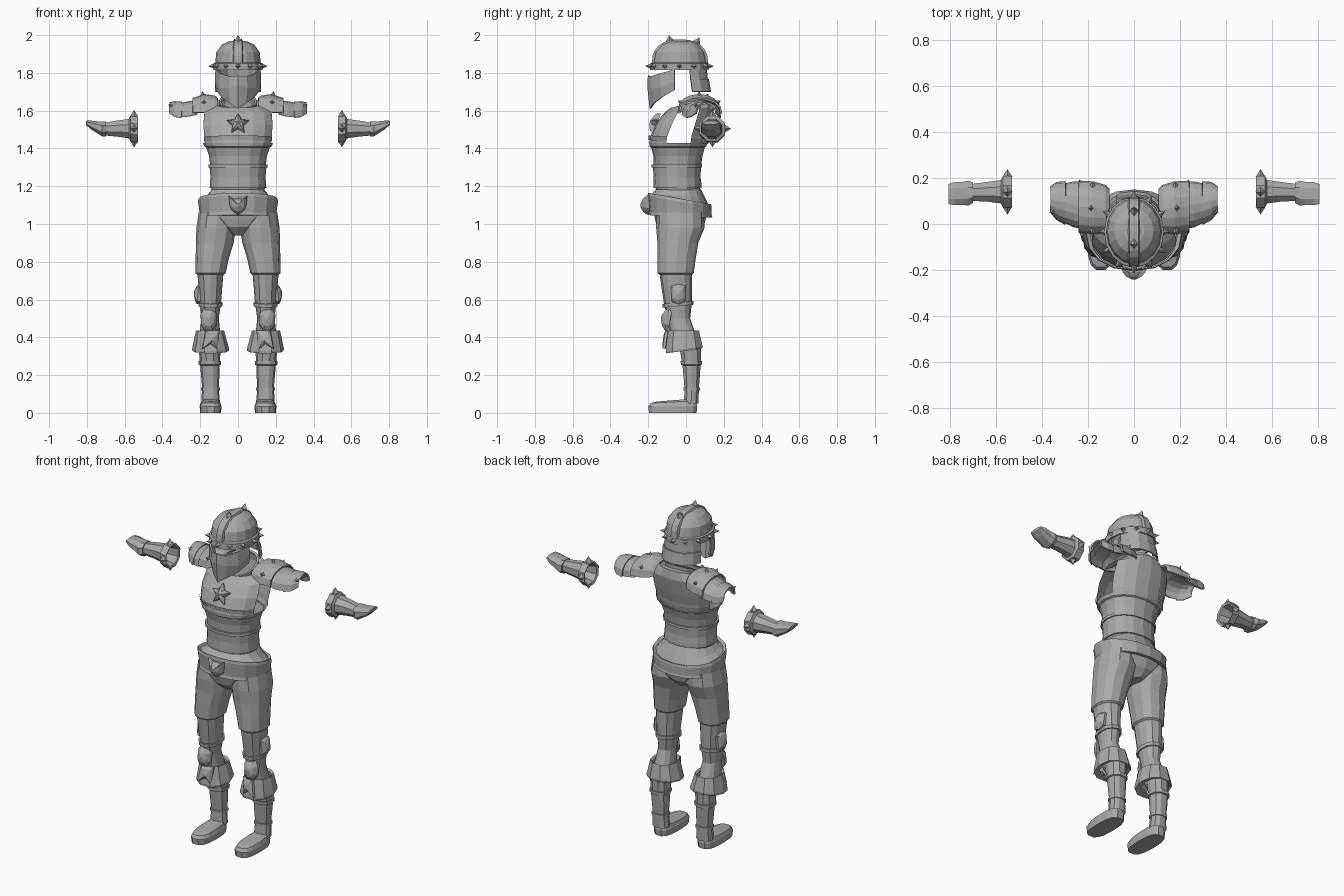
import bpy, bmesh, math
from mathutils import Vector

steel = bpy.data.materials.new("steel_grey")
steel.diffuse_color = (0.4, 0.4, 0.4, 1)


def finish(name, bm, mirror=False, solid=0.0):
    bmesh.ops.recalc_face_normals(bm, faces=bm.faces)
    me = bpy.data.meshes.new(name)
    bm.to_mesh(me)
    bm.free()
    me.materials.append(steel)
    ob = bpy.data.objects.new(name, me)
    bpy.context.collection.objects.link(ob)
    if mirror:
        ob.modifiers.new("mirror", 'MIRROR')
    if solid:
        m = ob.modifiers.new("thickness", 'SOLIDIFY')
        m.thickness = solid
        m.offset = 0
    return ob


def sheet(name, rows, closed=False, caps=(), skip=None, mirror=False, solid=0.0):
    """Skin a list of point rows with quads."""
    bm = bmesh.new()
    vs = [[bm.verts.new(p) for p in r] for r in rows]
    n = len(rows[0])
    for i in range(len(rows) - 1):
        for j in range(n if closed else n - 1):
            if skip and skip(i, j):
                continue
            k = (j + 1) % n
            bm.faces.new((vs[i][j], vs[i][k], vs[i + 1][k], vs[i + 1][j]))
    for c in caps:
        bm.faces.new(vs[c])
    return finish(name, bm, mirror, solid)


def spow(v, e):
    return math.copysign(abs(v) ** e, v)


def loft(name, rings, n=16, p=2.2, axis='z', phase=0.0, **kw):
    """Rings are (height, centre 1, centre 2, radius 1, radius 2[, tilt])."""
    rows = []
    for h, a, b, ra, rb, *t in rings:
        row = []
        for i in range(n):
            w = 2 * math.pi * (i + phase) / n
            u, v = ra * spow(math.cos(w), 2 / p), rb * spow(math.sin(w), 2 / p)
            hh = h + (t[0] * v if t else 0)
            row.append((a + u, b + v, hh) if axis == 'z' else (hh, a + u, b + v))
        rows.append(row)
    return sheet(name, rows, closed=True, **kw)


def plate(name, outline, origin, normal, bulge, mirror=False):
    """Raised bevelled ornament from a flat outline."""
    n = Vector(normal).normalized()
    u = Vector((0, 0, 1)).cross(n).normalized()
    v = n.cross(u)
    o = Vector(origin)
    rows = [[o + (u * x + v * y) * s + n * d for x, y in outline]
            for s, d in ((1, -0.01), (1, 0.2 * bulge), (0.7, 0.65 * bulge), (0.15, bulge))]
    return sheet(name, rows, closed=True, caps=(0, -1), mirror=mirror)


def spikes(name, items, r, h, mirror=False):
    """Four-sided pyramids at (location, direction)."""
    bm = bmesh.new()
    for loc, d in items:
        d = Vector(d).normalized()
        rot = d.to_track_quat('Z', 'Y').to_matrix().to_4x4()
        rot.translation = Vector(loc) + d * (h / 2 - 0.004)
        bmesh.ops.create_cone(bm, cap_ends=True, segments=4, radius1=r, radius2=0.0005,
                              depth=h, matrix=rot)
    return finish(name, bm, mirror)


# Helmet dome with rim band
loft("helmet_dome", [(1.815, 0, -.035, .12, .145), (1.815, 0, -.035, .13, .155),
     (1.85, 0, -.035, .13, .153), (1.855, 0, -.032, .12, .143), (1.91, 0, -.033, .115, .133),
     (1.95, 0, -.03, .085, .098), (1.968, 0, -.025, .045, .06)], caps=(-1,), p=2)
crest = []
for i in range(13):
    w = math.pi * i / 12
    c, s = spow(math.cos(w), 2 / 2.4), spow(math.sin(w), 2 / 2.4)
    crest.append([(x, -.032 + .142 * k * c, 1.85 + .122 * k * s)
                  for x, k in ((-.028, .93), (-.02, 1.05), (.02, 1.05), (.028, .93))])
sheet("helmet_crest", crest)
spikes("crest_spikes", [((0, -.085, 1.967), (0, -.15, 1)), ((0, .055, 1.957), (0, .5, 1))], .026, .037)
spikes("band_spikes", [((.13 * math.cos(w), -.035 + .155 * math.sin(w), 1.836),
       (math.cos(w), math.sin(w), 0)) for w in (math.pi * i / 6 for i in range(12))], .015, .03)

# Face guard and neck guard
visor = [((0, -.197, 1.785), (0, -.2, 1.73), (0, -.188, 1.612)),
         ((.045, -.182, 1.782), (.047, -.182, 1.72), (.04, -.168, 1.64)),
         ((.09, -.135, 1.797), (.095, -.132, 1.72), (.085, -.125, 1.672)),
         ((.115, -.06, 1.818), (.118, -.06, 1.76), (.112, -.06, 1.71))]
sheet("visor", visor, mirror=True, solid=.01)
guard = [(0, .11), (.055, .1), (.095, .065), (.112, .02)]
sheet("neck_guard", [[(x * k, y * k + d, z) for k, d, z in
      ((.97, 0, 1.82), (1, .003, 1.765), (1.05, .003, 1.765), (1.06, .012, 1.7))]
      for x, y in guard], mirror=True, solid=.008)

# Breastplate and backplate with open armholes
loft("breastplate", [(1.405, 0, -.043, .168, .142), (1.41, 0, -.043, .178, .15),
     (1.43, 0, -.04, .186, .155), (1.465, 0, -.035, .192, .153), (1.525, 0, -.015, .197, .148),
     (1.6, 0, .015, .19, .135, .12), (1.64, 0, .03, .13, .112, .22),
     (1.628, 0, .02, .098, .1, .4), (1.65, 0, .02, .1, .1, .4), (1.648, 0, .02, .088, .088, .4)],
     skip=lambda i, j: 2 <= i <= 4 and j in (0, 15, 7, 8))
for k, z in enumerate((0, .012)):
    loft("bust_trim_%d" % k, [(1.435 + z, 0, -.04, .19, .158, -.06), (1.447 + z, 0, -.039, .195, .16, -.06)],
         skip=lambda i, j: j in (0, 15, 7, 8))
star = [((.06 if i % 2 else .03) * math.sin(math.pi * i / 5),
         (.06 if i % 2 else .03) * -math.cos(math.pi * i / 5)) for i in range(10)]
plate("chest_emblem", star, (0, -.163, 1.53), (0, -1, .35), .03)

# Waist plates, banded
loft("waist_plates", [(1.17, 0, -.04, .138, .115), (1.19, 0, -.043, .142, .118),
     (1.19, 0, -.045, .15, .128), (1.205, 0, -.045, .149, .128), (1.25, 0, -.047, .146, .124),
     (1.298, 0, -.048, .15, .127), (1.298, 0, -.048, .157, .134), (1.315, 0, -.048, .157, .134),
     (1.315, 0, -.045, .148, .126), (1.36, 0, -.043, .153, .13), (1.41, 0, -.042, .17, .143)])

# Hip flare, belt and pelvis
loft("hip_flare", [(1.185, 0, -.04, .137, .118), (1.15, 0, -.037, .165, .14, -.1),
     (1.125, 0, -.034, .195, .155, -.18)])
loft("belt", [(1.125, 0, -.034, .19, .15, -.18), (1.135, 0, -.034, .208, .167, -.18),
     (1.12, 0, -.034, .212, .17, -.17), (1.055, 0, -.03, .203, .166, -.06),
     (1.04, 0, -.03, .205, .17, -.04), (1.04, 0, -.03, .19, .15, -.04)])
loft("pelvis", [(1.09, 0, -.03, .195, .145), (1.03, 0, -.03, .2, .135), (.985, 0, -.03, .12, .125),
     (.94, 0, -.03, .035, .085)], caps=(-1,))
face = [(-.05, .05), (-.042, -.015), (-.025, -.035), (0, -.05), (.025, -.035), (.042, -.015),
        (.05, .05), (.025, .032), (0, .036), (-.025, .032)]
plate("belt_buckle", face, (0, -.2, 1.1), (0, -1, 0), .042)

# Legs
loft("thigh_plate", [(1.06, .108, -.03, .1, .125), (.98, .115, -.03, .105, .128),
     (.9, .123, -.043, .1, .108), (.82, .136, -.05, .088, .102), (.74, .145, -.055, .08, .096),
     (.732, .146, -.055, .07, .087)], n=12, mirror=True)
loft("lower_leg", [(.76, .146, -.055, .071, .088), (.68, .146, -.05, .064, .082),
     (.58, .146, -.043, .056, .074), (.5, .148, -.038, .046, .06), (.42, .148, -.018, .055, .068),
     (.33, .15, .015, .058, .062)], n=12, mirror=True)
loft("knee_band", [(.585, .146, -.043, .06, .078, .1), (.565, .146, -.042, .059, .077, .1)],
     n=12, mirror=True, solid=.008)
shield = [(-.025, .055), (.025, .055), (.043, .02), (.04, -.035), (.02, -.065), (-.02, -.065),
          (-.04, -.035), (-.043, .02)]
plate("knee_plate", shield, (.155, -.092, .5), (0, -1, .2), .04, True)
fin = [(0, .05), (.04, .035), (.036, -.045), (0, -.06), (-.036, -.045), (-.04, .035)]
plate("knee_fin", fin, (.205, -.04, .635), (1, 0, .12), .028, True)

# Boots
loft("boot_cuff", [(.425, .148, -.01, .062, .07), (.435, .148, -.012, .075, .085),
     (.42, .148, -.012, .078, .088), (.34, .145, -.01, .098, .102, .13),
     (.328, .145, -.01, .096, .1, .13), (.335, .147, 0, .07, .075, .13)], n=10, mirror=True)
flap = [(-.045, .05), (.03, .05), (.05, -.045), (.005, -.02), (-.03, -.05)]
plate("cuff_flap", flap, (.14, -.103, .385), (-.25, -1, .1), .018, True)
loft("boot_shaft", [(.35, .15, .022, .058, .06), (.275, .149, .028, .054, .053),
     (.275, .149, .028, .06, .059), (.255, .149, .028, .059, .058), (.252, .149, .029, .051, .05),
     (.2, .147, .03, .049, .046), (.135, .146, .03, .044, .04), (.135, .146, .03, .05, .046),
     (.118, .146, .03, .05, .046), (.118, .146, .03, .045, .04), (.05, .145, .027, .05, .04)],
     n=10, mirror=True)
loft("boot_foot", [(0, .145, -.07, .055, .128), (.035, .145, -.07, .058, .132),
     (.058, .145, -.067, .05, .122, .05), (.068, .145, -.055, .033, .1, .08)],
     n=14, p=2.8, caps=(0, -1), mirror=True)


# Layered shoulder guards
def arch(name, rings):
    rows = [[(x, cy - ry * math.cos(math.pi * i / 8), zb + h * math.sin(math.pi * i / 8) ** .8)
             for i in range(9)] for x, cy, ry, zb, h in rings]
    sheet(name, rows, mirror=True, solid=.01)


arch("shoulder_plate", [(.11, .06, .09, 1.605, .06), (.125, .065, .1, 1.6, .075),
     (.175, .07, .11, 1.59, .093), (.23, .075, .108, 1.59, .075), (.24, .076, .112, 1.585, .078)])
arch("shoulder_outer_plate", [(.215, .08, .098, 1.58, .07), (.26, .085, .095, 1.57, .075),
     (.3, .09, .085, 1.565, .075), (.3, .092, .09, 1.562, .083), (.335, .1, .078, 1.567, .078),
     (.362, .107, .052, 1.585, .055)])
spikes("shoulder_spikes", [((.185, .07, 1.675), (.1, 0, 1)), ((.18, -.02, 1.64), (0, -1, .6)),
       ((.18, .16, 1.64), (0, 1, .6)), ((.34, .135, 1.62), (1, .6, .5)),
       ((.345, .06, 1.62), (1, -.5, .5))], .02, .032, True)

# Gauntlets
loft("gauntlet", [(.62, .14, 1.5, .042, .042), (.535, .14, 1.5, .06, .06),
     (.53, .14, 1.5, .073, .073), (.57, .14, 1.505, .073, .073), (.578, .14, 1.505, .055, .055),
     (.64, .14, 1.505, .046, .046), (.705, .137, 1.503, .04, .037)],
     n=8, p=2, axis='x', phase=.5, mirror=True)
loft("gauntlet_hand", [(.7, .137, 1.503, .04, .036), (.7, .136, 1.503, .048, .042),
     (.72, .134, 1.503, .058, .041), (.745, .133, 1.512, .053, .034), (.78, .132, 1.525, .054, .024),
     (.806, .13, 1.537, .046, .01)], n=8, p=2.4, axis='x', phase=.5, caps=(-1,), mirror=True)
spikes("gauntlet_spikes", [((.55, .14 + .068 * math.cos(w), 1.505 + .068 * math.sin(w)),
       (0, math.cos(w), math.sin(w))) for w in (math.pi * i / 2 for i in range(4))], .022, .034, True)
